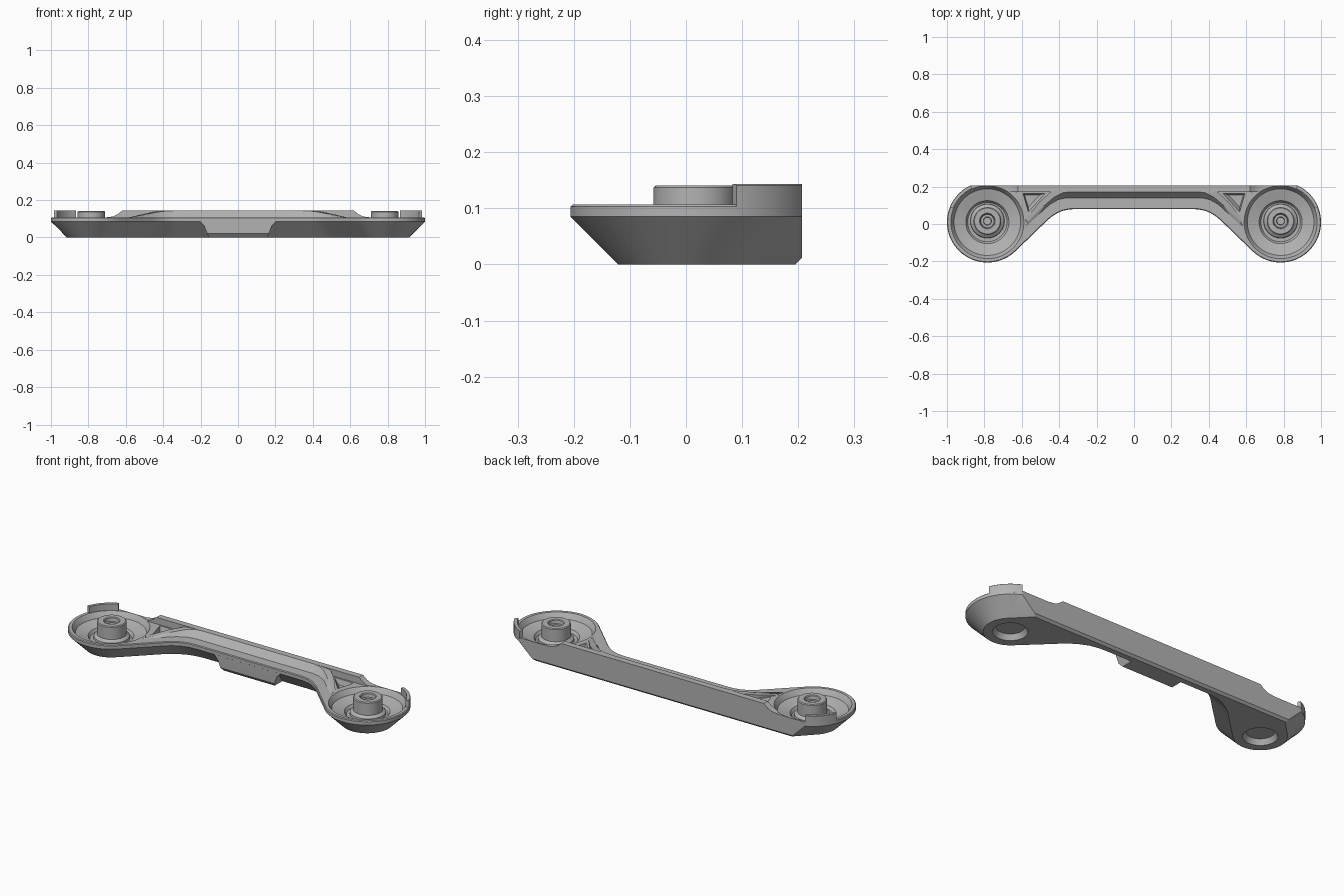
import bpy, bmesh, math
from mathutils import Vector

if "Cube" in bpy.data.objects:
    bpy.data.objects.remove(bpy.data.objects["Cube"])

CX, CY, R, BACK = 0.784, 0.01, 0.216, 0.207
grey = bpy.data.materials.new("satin_grey")
grey.diffuse_color = (0.45, 0.45, 0.45, 1)
grey.use_nodes = True
grey.node_tree.nodes["Principled BSDF"].inputs["Base Color"].default_value = grey.diffuse_color


def make(name, rings, closed_loft=False):
    """Loft equal-length rings of points; cap the ends unless the loft is closed."""
    bm = bmesh.new()
    rows = [[bm.verts.new(p) for p in ring] for ring in rings]
    n, m = len(rows[0]), len(rows)
    for i in range(m if closed_loft else m - 1):
        a, b = rows[i], rows[(i + 1) % m]
        for j in range(n):
            k = (j + 1) % n
            bm.faces.new((a[j], a[k], b[k], b[j]))
    if not closed_loft:
        bm.faces.new(rows[0][::-1])
        bm.faces.new(rows[-1])
    bmesh.ops.remove_doubles(bm, verts=bm.verts, dist=1e-5)
    bmesh.ops.recalc_face_normals(bm, faces=bm.faces)
    mesh = bpy.data.meshes.new(name)
    bm.to_mesh(mesh)
    bm.free()
    mesh.materials.append(grey)
    ob = bpy.data.objects.new(name, mesh)
    bpy.context.collection.objects.link(ob)
    return ob


def revolve(name, cx, cy, profile, seg=64):
    """Stack of circles about a vertical axis."""
    return make(name, [[(cx + r * math.cos(2 * math.pi * i / seg),
                         cy + r * math.sin(2 * math.pi * i / seg), z)
                        for i in range(seg)] for r, z in profile])


def cut(ob, cutters):
    bpy.context.view_layer.objects.active = ob
    for c in cutters:
        mod = ob.modifiers.new("cut", 'BOOLEAN')
        mod.operation, mod.solver, mod.object = 'DIFFERENCE', 'EXACT', c
        bpy.ops.object.modifier_apply(modifier=mod.name)


# Front edge of neck and bar, from the pod towards the middle
FRONT = [Vector(p) for p in ((.631, -.143), (.54, -.055), (.465, .018), (.44, .039),
                             (.41, .058), (.38, .071), (.345, .078), (.31, .08), (.1, .08))]


def outline(z, d, back, corner, start):
    """Body outline at height z, inset by d everywhere but the back."""
    pts = [(corner, back)]
    for i in range(41):
        a = math.radians(start + (-135 - start) * i / 40)
        pts.append((CX + (R - d) * math.cos(a), CY + (R - d) * math.sin(a)))
    for i in range(1, len(FRONT)):
        t = (FRONT[min(i + 1, len(FRONT) - 1)] - FRONT[i - 1]).normalized()
        p = FRONT[i] + Vector((t.y, -t.x)) * d
        pts.append((p.x, p.y))
    pts += [(-x, y) for x, y in reversed(pts)]
    return [(x, y, z) for x, y in pts]


# Main body: undercut lower side, short vertical rim
body = make("body", [outline(0, .085, .195, .785, 45),
                     outline(.012, .073, BACK, .797, 48),
                     outline(.085, 0, BACK, .873, 63),
                     outline(.103, 0, BACK, .873, 63),
                     outline(.107, .004, BACK, .869, 63)])

# Straight-fronted block under the middle of the bar
def rect(x, y, z):
    return [(-x, y, z), (x, y, z), (x, .195, z), (-x, .195, z)]
block = make("middle_block", [rect(.155, .10, 0), rect(.165, .082, .02),
                              rect(.18, .0805, .06), rect(.205, .0805, .088)])

# Tall back wall with hollow ramps at its ends
half = [(.70, .09), (.70, .108), (.67, .112), (.645, .123), (.62, .143)]
prof = half + [(-x, z) for x, z in reversed(half)]
wall = make("back_wall", [[(x, y, z) for x, z in prof] for y in (.172, BACK)])

# Raised ridge along the bar, curving down the necks
stations = [((.36, .14), (.34, .172), (.36, .2), .143),
            ((.405, .13), (.38, .167), (.40, .195), .142),
            ((.45, .105), (.425, .145), (.45, .168), .137),
            ((.51, .05), (.48, .098), (.505, .118), .126),
            ((.585, -.02), (.57, .01), (.58, .025), .1075)]
def section(s, m):
    (bx, by), (tx, ty), (kx, ky), h = s
    return [(m * bx, by, .10), (m * bx, by, .107), (m * tx, ty, h),
            (m * kx, ky, h), (m * kx, ky, .10)]
ridge = make("ridge", [section(s, -1) for s in reversed(stations)] +
             [section(s, 1) for s in stations])

cutters, tops, parts = [], [], [body, block, wall, ridge]
for m, side in ((-1, "left"), (1, "right")):
    # Dish, underside recess and triangular neck pocket
    dish = revolve("dish_cutter", m * CX, CY, [(.105, .045), (.115, .06), (.178, .078),
                                               (.19, .1), (.196, .108), (.196, .2)])
    recess = revolve("recess_cutter", m * CX, CY, [(.09, -.005), (.085, 0), (.07, .028)])
    tri = ((.595, .165), (.47, .165), (.565, .06))
    low = ((.585, .155), (.505, .155), (.565, .09))
    pocket = make("pocket_cutter", [[(m * x, y, .078) for x, y in low],
                                    [(m * x, y, .112) for x, y in tri]])
    cutters += [dish, recess, pocket]
    tops.append(dish)

    # Hollow-topped boss in the dish
    parts.append(revolve(side + "_boss", m * CX, CY + .006, [
        (.02, .095), (.022, .12), (.035, .12), (.038, .137), (.042, .141), (.069, .141),
        (.074, .137), (.074, .07), (.09, .058), (.092, .04)]))

    # Raised tab on the outer back corner of the rim
    tab = []
    for i in range(13):
        a = math.radians(21.7 + (65.8 - 21.7) * i / 12)
        c, s = m * math.cos(a), math.sin(a)
        tab.append([(m * CX + r * c, CY + r * s, z) for r, z in
                    ((.198, .095), (R, .095), (R, .141), (R - .002, .143), (.198, .143))])
    parts.append(make(side + "_tab", tab))

cut(body, cutters)
cut(wall, tops)
for c in cutters:
    bpy.data.objects.remove(c)

for ob in parts:
    bpy.ops.object.select_all(action='DESELECT')
    ob.select_set(True)
    bpy.context.view_layer.objects.active = ob
    bpy.ops.object.shade_smooth_by_angle(angle=math.radians(25))
